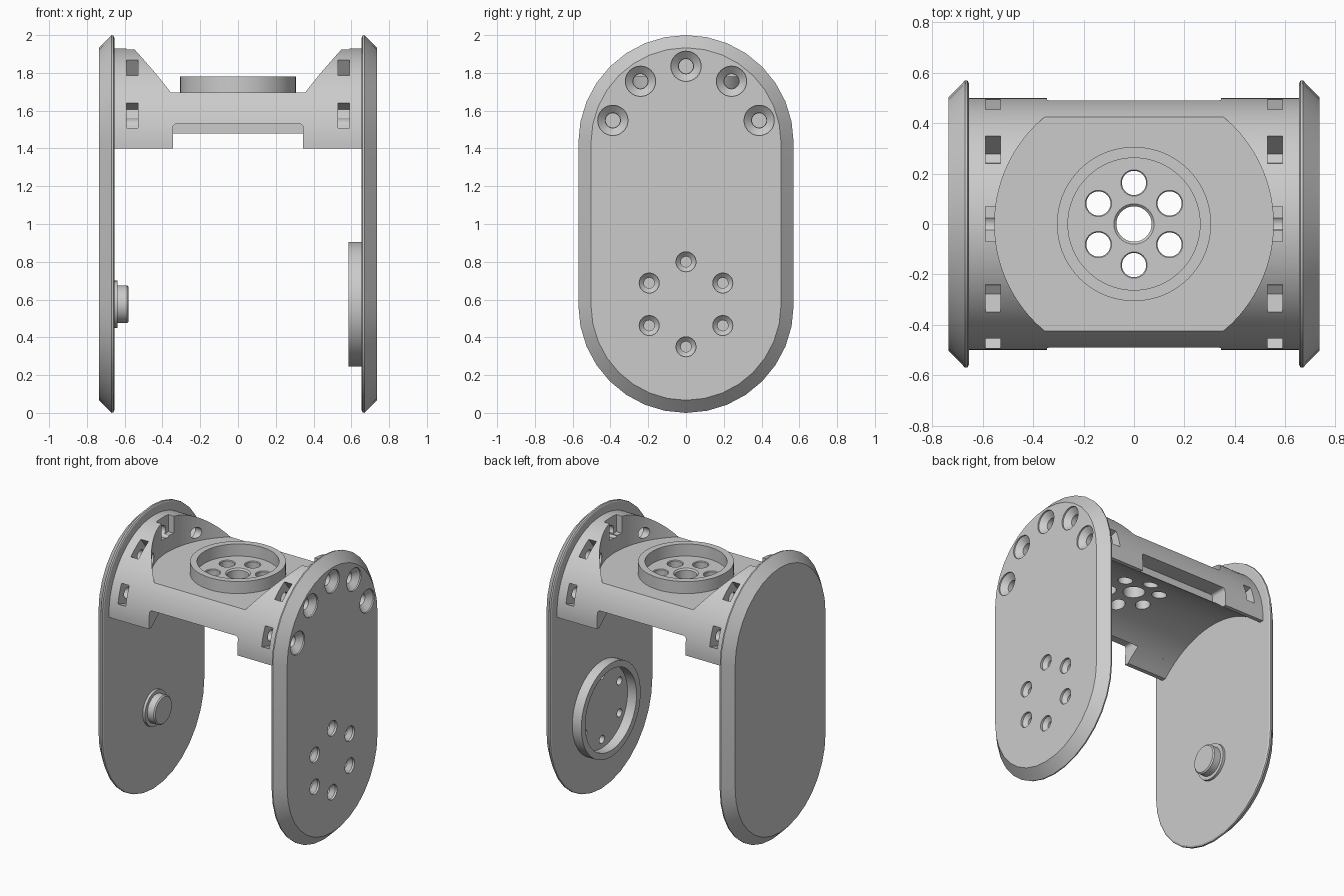
import bpy, bmesh
from math import sin, cos, pi, radians, sqrt, atan2
from mathutils import Matrix, Vector

if "Cube" in bpy.data.objects:
    bpy.data.objects.remove(bpy.data.objects["Cube"])

TO_X = Matrix.Rotation(pi / 2, 4, 'Y')
TOP_Z, PIVOT_Z = 1.43, 0.575
SCREW_ANGLES = [radians(a) for a in (17, 53.5, 90, 126.5, 163)]
HEX = [radians(30 + 60 * k) for k in range(6)]


def lathe(bm, profile, mat, n=40, closed=False):
    """Revolve (radius, height) points; closed=True joins last to first."""
    rings = [[bm.verts.new(mat @ Vector((r * cos(2 * pi * i / n), r * sin(2 * pi * i / n), h)))
              for i in range(n)] for r, h in profile]
    loft(bm, rings, closed)


def loft(bm, rings, closed=False):
    n = len(rings[0])
    pairs = list(zip(rings, rings[1:]))
    if closed:
        pairs.append((rings[-1], rings[0]))
    for a, b in pairs:
        for i in range(n):
            j = (i + 1) % n
            bm.faces.new((a[i], a[j], b[j], b[i]))
    if not closed:
        bm.faces.new(rings[0])
        bm.faces.new(rings[-1])


def box(bm, size, mat):
    bmesh.ops.create_cube(bm, size=1, matrix=mat @ Matrix.Diagonal((*size, 1)))


def make(name, bm):
    bmesh.ops.recalc_face_normals(bm, faces=bm.faces)
    me = bpy.data.meshes.new(name)
    bm.to_mesh(me)
    bm.free()
    ob = bpy.data.objects.new(name, me)
    bpy.context.collection.objects.link(ob)
    return ob


def select(ob):
    bpy.ops.object.select_all(action='DESELECT')
    ob.select_set(True)
    bpy.context.view_layer.objects.active = ob


def cut(ob, bm):
    cutter = make("cutter", bm)
    cutter.hide_render = True
    mod = ob.modifiers.new("cut", 'BOOLEAN')
    mod.operation, mod.solver, mod.object = 'DIFFERENCE', 'EXACT', cutter
    select(ob)
    bpy.ops.object.modifier_apply(modifier=mod.name)
    bpy.data.objects.remove(cutter)


def smooth(ob, angle=30):
    select(ob)
    bpy.ops.object.shade_smooth_by_angle(angle=radians(angle))


def at_x(y, z):
    return Matrix.Translation((0, y, z)) @ TO_X


def screw_points():
    return [(0.405 * cos(a), TOP_Z + 0.405 * sin(a)) for a in SCREW_ANGLES]


# Stadium-shaped side plates with a wide outer chamfer
def plate(name, side):
    bm = bmesh.new()
    rings = []
    for x, r in ((0.655, 0.558), (0.66, 0.568), (0.67, 0.57), (0.735, 0.503)):
        pts = []
        for z, start in ((TOP_Z, 0), (0.57, pi)):
            pts += [(r * cos(start + pi * i / 16), z + r * sin(start + pi * i / 16)) for i in range(17)]
        rings.append([bm.verts.new((side * x, y, z)) for y, z in pts])
    loft(bm, rings)
    return make(name, bm)


right = plate("right_side_plate", 1)
left = plate("left_side_plate", -1)

# Countersunk holes in the right plate, blind holes inside the left one
bm = bmesh.new()
for y, z in screw_points():
    lathe(bm, [(0.04, 0.6), (0.04, 0.69), (0.08, 0.725), (0.08, 0.8)], at_x(y, z), 32)
for a in HEX:
    lathe(bm, [(0.028, 0.6), (0.028, 0.695), (0.053, 0.72), (0.053, 0.8)],
          at_x(0.225 * cos(a), PIVOT_Z + 0.225 * sin(a)), 24)
cut(right, bm)
bm = bmesh.new()
for y, z in screw_points():
    lathe(bm, [(0.04, -0.6), (0.04, -0.72)], at_x(y, z), 32)
cut(left, bm)
smooth(right, 20)
smooth(left, 20)

# Horn ring on the right plate, pivot peg on the left plate
bm = bmesh.new()
lathe(bm, [(0.285, 0.585), (0.33, 0.585), (0.33, 0.66), (0.285, 0.66)], at_x(0, PIVOT_Z), 64, True)
smooth(make("horn_ring", bm))
bm = bmesh.new()
lathe(bm, [(0.125, -0.66), (0.125, -0.637), (0.1, -0.637), (0.1, -0.588), (0.092, -0.58)],
      at_x(0, PIVOT_Z), 40)
smooth(make("pivot_peg", bm))

# Bridge: half-round bar with an arched underside
half, peak = 0.47, 1.59
rise = peak - 1.4
R = (half ** 2 + rise ** 2) / (2 * rise)
a0 = -0.06
sweep = atan2(half, R - rise)
outline = [(0.5 * cos(t), TOP_Z + 0.5 * sin(t))
           for t in [a0 + (pi - 2 * a0) * i / 64 for i in range(65)]]
outline += [(R * sin(t), peak - R + R * cos(t))
            for t in [-sweep + 2 * sweep * i / 32 for i in range(33)]]
bm = bmesh.new()
loft(bm, [[bm.verts.new((x, y, z)) for y, z in outline]
          for x in (-0.656, 0.656)])
bridge = make("bridge", bm)

# Round recess above the deck
bm = bmesh.new()
lathe(bm, [(0.553, 1.695), (0.553, 2.1)], Matrix(), 96)
cut(bridge, bm)

# Notches under the front and back edges
bm = bmesh.new()
for s in (-1, 1):
    box(bm, (0.69, 0.3, 0.3), Matrix.Translation((0, s * 0.52, 1.38)))
bmesh.ops.bevel(bm, geom=[e for e in bm.edges if abs(e.verts[0].co.x - e.verts[1].co.x) < 0.01
                          and abs(e.verts[0].co.z - e.verts[1].co.z) < 0.01],
                offset=0.02, segments=4, profile=0.5, affect='EDGES')
cut(bridge, bm)

# Deck holes
bm = bmesh.new()
lathe(bm, [(0.07, 1.5), (0.07, 1.685), (0.085, 1.7), (0.085, 1.8)], Matrix(), 32)
for a in HEX:
    lathe(bm, [(0.048, 1.5), (0.048, 1.69), (0.054, 1.697), (0.054, 1.8)],
          Matrix.Translation((0.163 * cos(a), 0.163 * sin(a), 0)), 32)
cut(bridge, bm)

# Radial nut slots, then the screw holes through them
bm = bmesh.new()
for s in (-1, 1):
    for a in SCREW_ANGLES:
        m = Matrix.Translation((s * 0.56, 0, TOP_Z)) @ Matrix.Rotation(a, 4, 'X')
        box(bm, (0.06, 0.225, 0.138), m @ Matrix.Translation((0, 0.4875, 0)))
cut(bridge, bm)
bm = bmesh.new()
for s in (-1, 1):
    for y, z in screw_points():
        lathe(bm, [(0.038, s * 0.45), (0.038, s * 0.7)], at_x(y, z), 32)
cut(bridge, bm)
smooth(bridge)

# Raised collar on the deck
bm = bmesh.new()
lathe(bm, [(0.262, 1.69), (0.306, 1.69), (0.306, 1.78), (0.262, 1.78)], Matrix(), 64, True)
smooth(make("deck_collar", bm))
